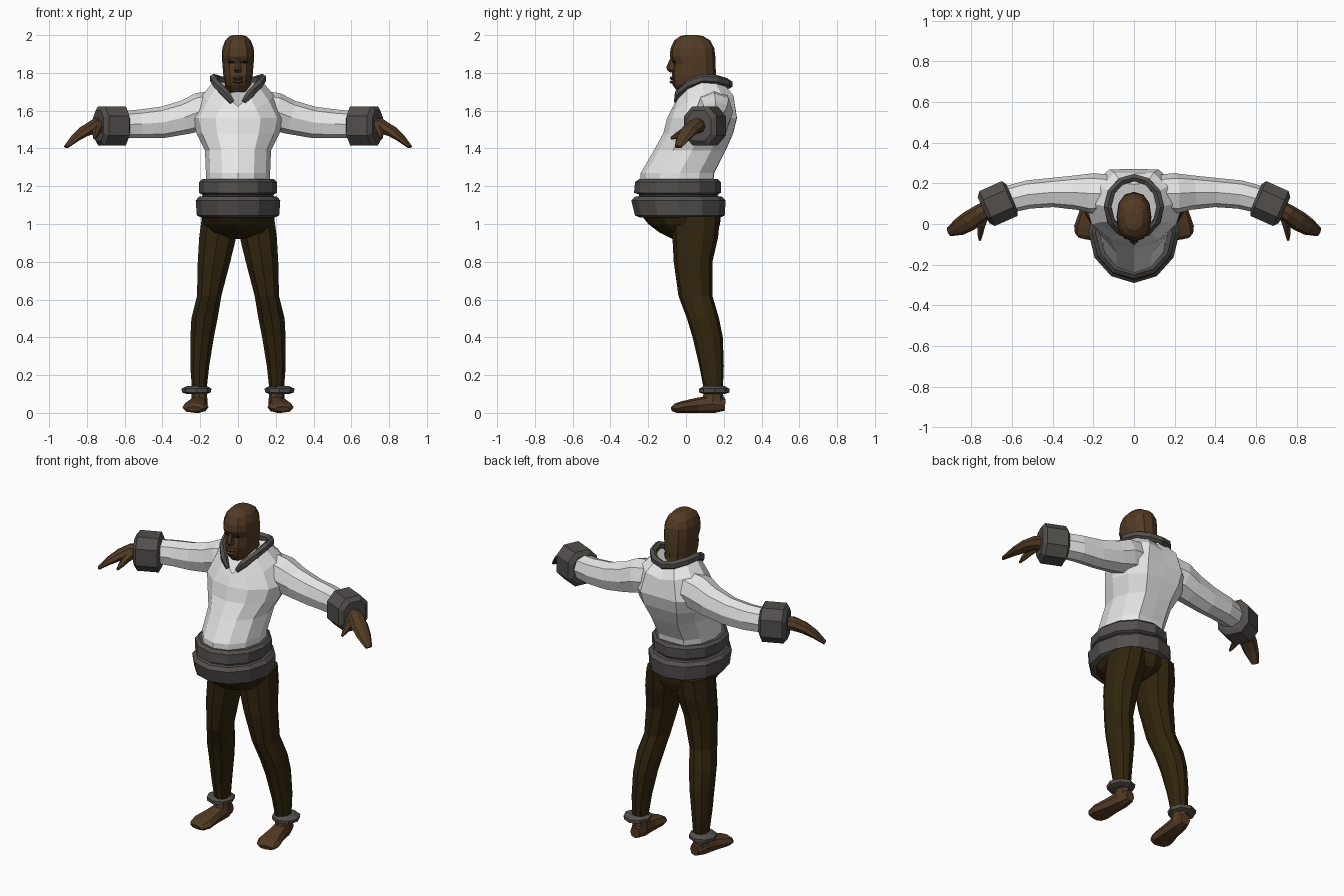
import bpy, bmesh, math
from mathutils import Vector


def material(name, rgb):
    m = bpy.data.materials.new(name)
    m.diffuse_color = (*rgb, 1)
    return m


SKIN = material("brown_skin", (0.085, 0.043, 0.018))
SHIRT = material("white_cloth", (0.80, 0.80, 0.80))
PANTS = material("dark_brown_cloth", (0.030, 0.018, 0.004))
TRIM = material("grey_trim", (0.085, 0.078, 0.072))
DARK = material("eye_dark", (0.012, 0.008, 0.005))


def loft(name, rings, mat, mirror=False):
    """Skin a list of point rings and cap both ends."""
    bm = bmesh.new()
    rows = [[bm.verts.new(p) for p in r] for r in rings]
    n = len(rows[0])
    for a, b in zip(rows, rows[1:]):
        for i in range(n):
            j = (i + 1) % n
            bm.faces.new((a[i], a[j], b[j], b[i]))
    bm.faces.new(rows[0])
    bm.faces.new(rows[-1])
    bmesh.ops.recalc_face_normals(bm, faces=bm.faces)
    me = bpy.data.meshes.new(name)
    bm.to_mesh(me)
    bm.free()
    me.materials.append(mat)
    ob = bpy.data.objects.new(name, me)
    bpy.context.collection.objects.link(ob)
    if mirror:
        ob.modifiers.new("Mirror", 'MIRROR').use_mirror_merge = False
    return ob


def ring(x0, x1, y0, y1, z, n=12, p=1.0, groove=0.0):
    """Level oval; z may list heights from front to back, p < 1 is boxier."""
    pts = []
    for i in range(n):
        a = 2 * math.pi * i / n
        s, c = math.sin(a), math.cos(a)
        s = math.copysign(abs(s) ** p, s)
        c = math.copysign(abs(c) ** p, c)
        h = z[min(i, n - i)] if isinstance(z, list) else z
        y = (y0 + y1) / 2 - c * (y1 - y0) / 2
        if i == n // 2:
            y -= groove
        pts.append(Vector(((x0 + x1) / 2 + s * (x1 - x0) / 2, y, h)))
    return pts


def body(name, rows, mat, **kw):
    """Symmetric loft from rows of half width, front, back, height."""
    return loft(name, [ring(-w, w, a, b, z, **kw) for w, a, b, z in rows], mat)


def tube(name, path, mat, n=8, mirror=True, p=1.0, turn=0.0):
    """Sweep an oval along rows of x, y, z, half width, half height."""
    pts = [Vector(q[:3]) for q in path]
    rings = []
    for i, (c, q) in enumerate(zip(pts, path)):
        t = (pts[min(i + 1, len(pts) - 1)] - pts[max(i - 1, 0)]).normalized()
        side = t.cross(Vector((0, 0, 1))).normalized()
        up = side.cross(t)
        rg = []
        for k in range(n):
            a = 2 * math.pi * k / n + turn
            s, co = math.sin(a), math.cos(a)
            rg.append(c + side * q[3] * math.copysign(abs(s) ** p, s)
                      + up * q[4] * math.copysign(abs(co) ** p, co))
        rings.append(rg)
    return loft(name, rings, mat, mirror)


# Shirt body with a V neck and a spine groove
neckline = [1.62, 1.68, 1.73, 1.76, 1.755, 1.74, 1.73]
body("shirt", [
    (.17, -.24, .165, 1.20), (.17, -.24, .175, 1.27), (.175, -.17, .235, 1.39),
    (.22, -.12, .275, 1.48), (.24, -.10, .295, 1.56),
    (.19, -.08, .275, [1.60, 1.61, 1.65, 1.68, 1.69, 1.68, 1.66]),
    (.125, -.055, .22, neckline)], SHIRT, groove=.025)

# Sleeves
tube("sleeve", [
    (.10, .15, 1.61, .09, .10), (.20, .15, 1.595, .10, .10),
    (.28, .155, 1.565, .085, .09), (.40, .155, 1.538, .072, .083),
    (.52, .145, 1.53, .07, .076), (.64, .115, 1.525, .066, .07)], SHIRT, p=.85)

# Cuffs
tube("cuff", [
    (.60, .13, 1.52, .075, .085), (.612, .125, 1.52, .10, .11),
    (.722, .076, 1.52, .10, .11), (.74, .068, 1.52, .075, .085)],
    TRIM, n=8, p=.8, turn=math.pi / 8)

# Hands: wrist and fingers, then thumb
tube("hand", [
    (.68, .095, 1.52, .04, .042), (.76, .05, 1.518, .045, .04),
    (.81, .015, 1.492, .05, .03), (.86, -.015, 1.455, .043, .02),
    (.91, -.04, 1.408, .022, .009)], SKIN)
tube("thumb", [
    (.735, .05, 1.51, .028, .028), (.75, -.005, 1.49, .022, .024),
    (.756, -.05, 1.467, .015, .016), (.758, -.08, 1.452, .006, .007)], SKIN, n=6)

# Collar: rolled strip open at the front
steps = [30, 60, 90, 120, 150, 180, 210, 240, 270, 300, 330]
collar = []
for i, d in enumerate([14] + steps + [346]):
    a = math.radians(d)
    k = min(i, 12 - i)
    h = 1.645 if k == 0 else neckline[k] + .01
    r = .010 if k == 0 else .021
    collar.append((.13 * math.sin(a), .085 - .143 * math.cos(a), h, r, r + .004))
tube("collar", collar, TRIM, n=6, mirror=False)

# Belts
body("lower_belt", [
    (.195, -.245, .185, 1.035), (.218, -.27, .205, 1.045), (.224, -.29, .21, 1.125),
    (.205, -.27, .19, 1.145), (.19, -.25, .17, 1.147)], TRIM)
body("upper_belt", [
    (.185, -.245, .165, 1.14), (.19, -.25, .17, 1.157), (.207, -.275, .185, 1.165),
    (.207, -.27, .185, 1.222), (.19, -.25, .17, 1.237), (.165, -.23, .15, 1.237)], TRIM)

# Trousers: hips and legs
body("hips", [
    (.05, -.07, .10, .92), (.15, -.14, .165, .955),
    (.185, -.20, .18, 1.0), (.198, -.235, .185, 1.045)], PANTS)
loft("trouser_leg", [ring(*r, n=10, p=.9) for r in [
    (.165, .245, .095, .195, .12), (.15, .255, .07, .20, .25),
    (.125, .255, .035, .195, .40), (.105, .25, .005, .175, .50),
    (.085, .22, -.04, .14, .62), (.037, .217, -.065, .14, .80),
    (.005, .21, -.072, .17, .93), (-.005, .195, -.08, .18, 1.04)]],
    PANTS, True)

# Anklets
loft("anklet", [ring(*r, n=8) for r in [
    (.165, .27, .095, .205, .10), (.145, .295, .07, .23, .108),
    (.14, .30, .07, .23, .128), (.165, .27, .095, .205, .142)]], TRIM, True)

# Feet
tube("foot", [
    (.20, .205, .045, .03, .034), (.205, .15, .048, .045, .048),
    (.215, .06, .04, .053, .04), (.225, -.02, .031, .07, .031),
    (.232, -.055, .025, .06, .025), (.235, -.072, .02, .04, .014)], SKIN, p=.85)
loft("ankle", [ring(*r, n=8) for r in [
    (.16, .25, .08, .20, .05), (.168, .242, .10, .195, .13)]], SKIN, True)

# Neck and upper chest
body("neck", [
    (.08, -.03, .18, 1.56), (.085, -.045, .19, 1.62), (.08, -.012, .18, 1.68),
    (.07, .01, .158, 1.72), (.068, .01, .155, 1.79)], SKIN)

# Head
body("head", [
    (.045, -.045, .15, 1.70), (.066, -.07, .156, 1.735), (.078, -.075, .158, 1.79),
    (.083, -.068, .157, 1.85), (.086, -.086, .155, 1.888), (.083, -.082, .15, 1.93),
    (.068, -.062, .128, 1.972), (.045, -.03, .09, 1.995), (.02, .0, .06, 2.0)],
    SKIN, p=.85)

# Face: nose, lips, eyes
body("nose", [
    (.015, -.085, -.05, 1.803), (.025, -.10, -.05, 1.815),
    (.018, -.104, -.05, 1.832), (.010, -.082, -.05, 1.88)], SKIN, n=6)
for label, z in (("lower_lip", 1.752), ("upper_lip", 1.772)):
    body(label, [(.018, -.08, -.04, z - .009), (.03, -.088, -.04, z),
                 (.02, -.08, -.04, z + .009)], SKIN, n=8)
tube("eye", [
    (.022, -.068, 1.857, .005, .003), (.036, -.064, 1.858, .006, .006),
    (.052, -.054, 1.857, .005, .003)], DARK, n=6)
